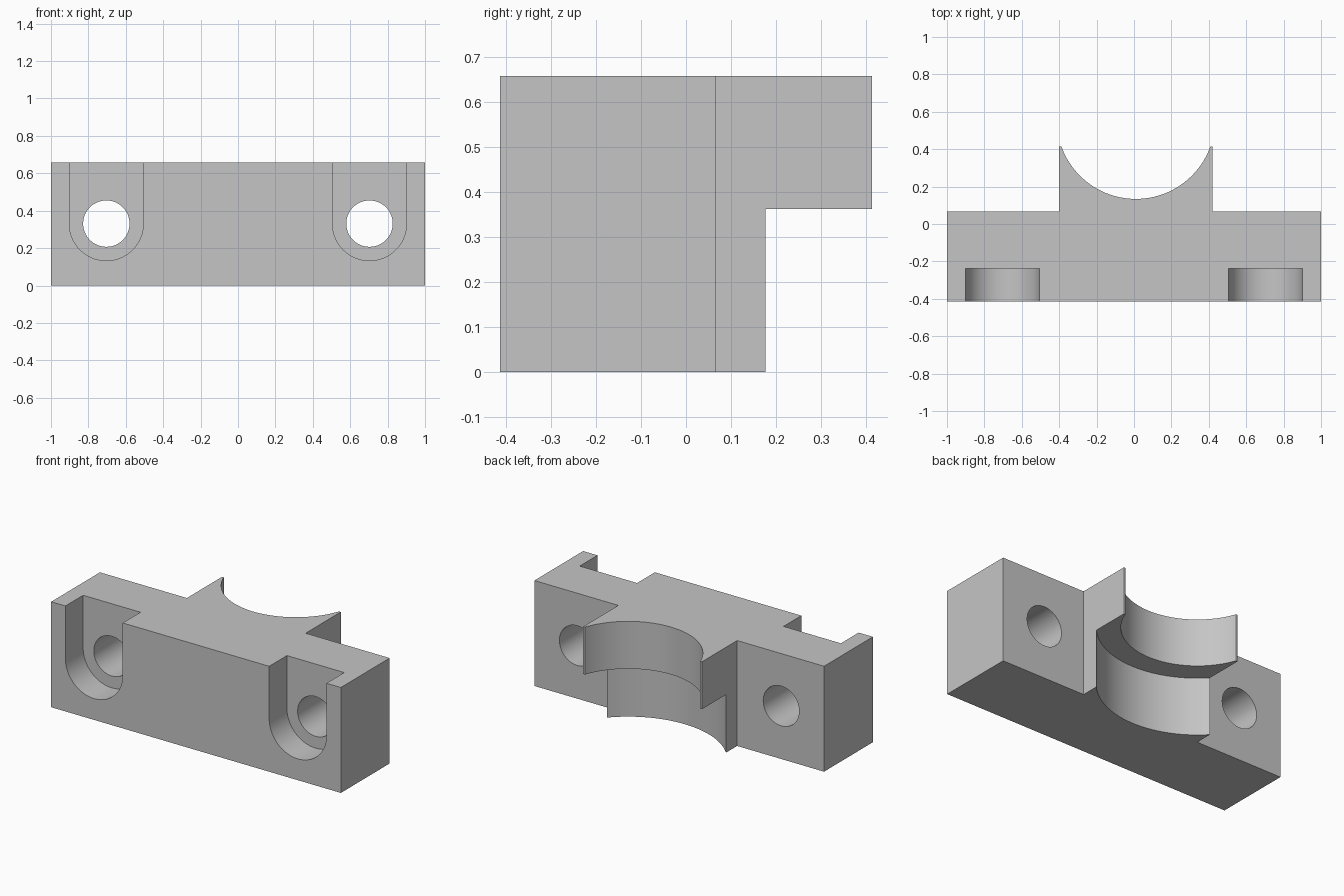
import bpy, bmesh, math
from mathutils import Vector

cube = bpy.data.objects.get("Cube")
if cube:
    bpy.data.objects.remove(cube, do_unlink=True)

HEIGHT = 0.658
FRONT, BACK, TIP = -0.414, 0.067, 0.414
LEDGE = 0.362                       # height of the step between the two bores
BORE = (0.01, 0.557)                # common bore centre in plan

grey = bpy.data.materials.new("plain grey")
grey.use_nodes = True
grey.diffuse_color = (0.56, 0.56, 0.56, 1)
grey.node_tree.nodes["Principled BSDF"].inputs["Base Color"].default_value = grey.diffuse_color


def prism(name, outline, axis, low, high):
    """Extrude a plan outline along z, or a front outline (x, z) along y."""
    bm = bmesh.new()
    place = (lambda a, b: (a, b, low)) if axis == "z" else (lambda a, b: (a, low, b))
    face = bm.faces.new([bm.verts.new(place(a, b)) for a, b in outline])
    step = Vector((0, 0, high - low)) if axis == "z" else Vector((0, high - low, 0))
    moved = bmesh.ops.extrude_face_region(bm, geom=[face])["geom"]
    bmesh.ops.translate(bm, vec=step, verts=[v for v in moved if isinstance(v, bmesh.types.BMVert)])
    bmesh.ops.recalc_face_normals(bm, faces=bm.faces)
    mesh = bpy.data.meshes.new(name)
    bm.to_mesh(mesh)
    bm.free()
    mesh.materials.append(grey)
    obj = bpy.data.objects.new(name, mesh)
    bpy.context.collection.objects.link(obj)
    return obj


def arc(cx, cy, radius, start=0.0, sweep=math.tau, steps=128):
    count = steps if sweep == math.tau else steps + 1
    return [(cx + radius * math.cos(start + sweep * i / steps),
             cy + radius * math.sin(start + sweep * i / steps)) for i in range(count)]


def cut(target, cutter):
    cutter.hide_render = True
    mod = target.modifiers.new("cut", "BOOLEAN")
    mod.operation, mod.solver, mod.object = "DIFFERENCE", "EXACT", cutter
    bpy.ops.object.modifier_apply(modifier=mod.name)
    bpy.data.objects.remove(cutter, do_unlink=True)


# Block with its rear boss
body = prism("clamp_block", [(-1, FRONT), (1, FRONT), (1, BACK), (0.42, BACK), (0.42, TIP),
                             (-0.40, TIP), (-0.40, BACK), (-1, BACK)], "z", 0, HEIGHT)
bpy.context.view_layer.objects.active = body
body.select_set(True)

# Stepped bore: wide below the ledge, narrow above
cut(body, prism("wide_bore", arc(*BORE, 0.559), "z", -0.1, LEDGE))
cut(body, prism("narrow_bore", arc(*BORE, 0.423), "z", -0.2, HEIGHT + 0.1))

# Open-topped screw pockets and their through holes
for x in (-0.704, 0.703):
    z, r = 0.331, 0.198
    pocket = arc(x, z, r, math.pi, math.pi, 48) + [(x + r, HEIGHT + 0.1), (x - r, HEIGHT + 0.1)]
    cut(body, prism("screw_pocket", pocket, "y", FRONT - 0.1, -0.239))
    cut(body, prism("screw_hole", arc(x, z, 0.124, steps=64), "y", FRONT - 0.2, BACK + 0.1))

bpy.ops.object.shade_smooth_by_angle(angle=math.radians(30))
